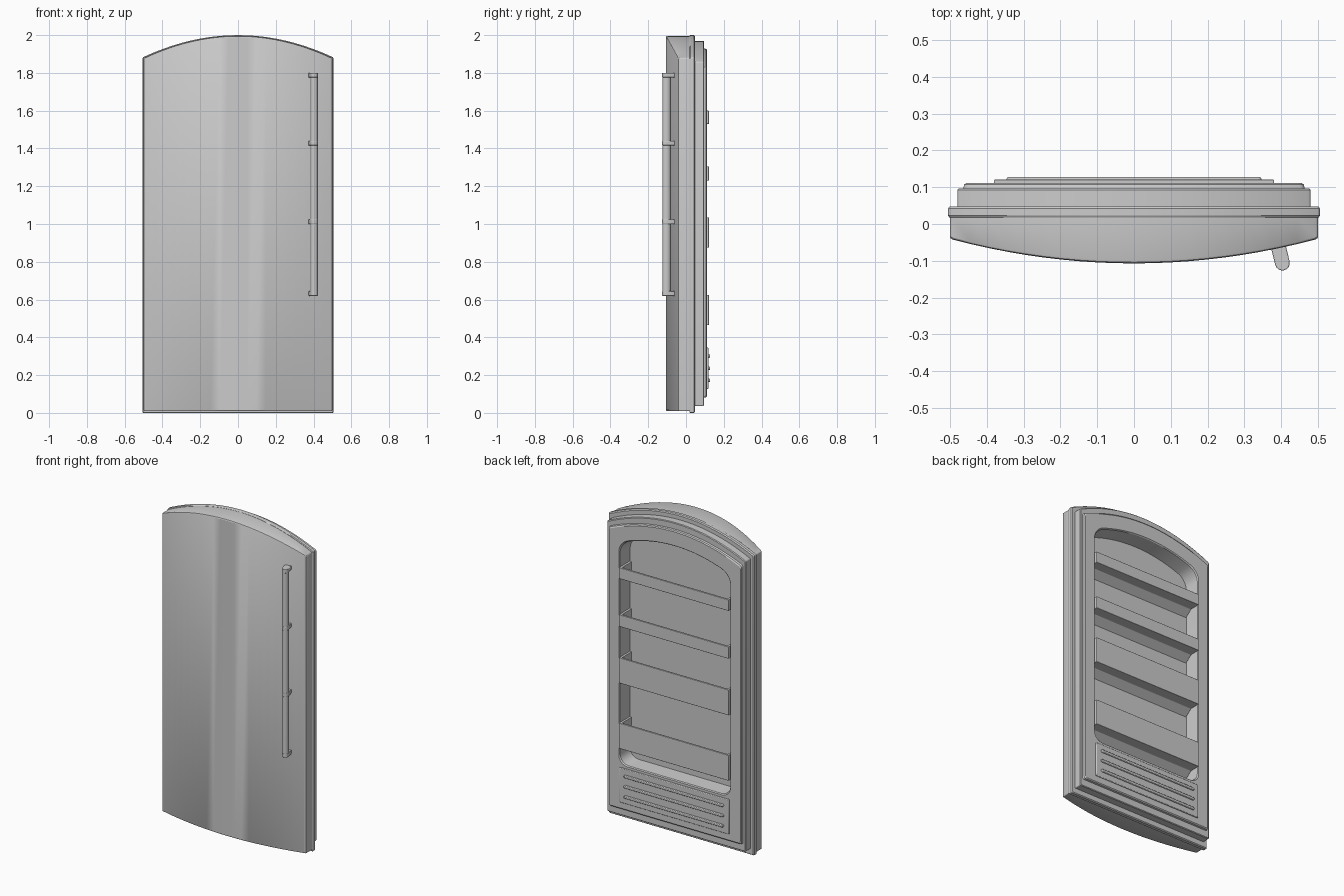
import bpy, bmesh, math

if "Cube" in bpy.data.objects:
    bpy.data.objects.remove(bpy.data.objects["Cube"])

GREY = (0.6, 0.6, 0.6, 1)
mat = bpy.data.materials.new("appliance grey")
mat.use_nodes = True
mat.diffuse_color = GREY
mat.node_tree.nodes["Principled BSDF"].inputs["Base Color"].default_value = GREY


def finish(name, bm, bevel=0):
    mesh = bpy.data.meshes.new(name)
    bm.to_mesh(mesh)
    bm.free()
    mesh.materials.append(mat)
    ob = bpy.data.objects.new(name, mesh)
    bpy.context.collection.objects.link(ob)
    if bevel:
        mod = ob.modifiers.new("soft edges", 'BEVEL')
        mod.width, mod.segments, mod.limit_method = bevel, 2, 'ANGLE'
    bpy.ops.object.select_all(action='DESELECT')
    ob.select_set(True)
    bpy.context.view_layer.objects.active = ob
    bpy.ops.object.shade_smooth_by_angle(angle=math.radians(30))
    return ob


def ring(w, z0, top, drop, y, r=0.006, bow=0, n=20, k=5):
    """Arched-top outline: matching bottom and top points at shared x values."""
    corner = [w - r + r * math.sin(math.pi / 2 * i / k) for i in range(k + 1)]
    inner = [(w - r) * (2 * i / n - 1) for i in range(1, n)]
    low, high = [], []
    for x in [-c for c in reversed(corner)] + inner + corner:
        over = max(0, abs(x) - (w - r))
        cut = r - math.sqrt(max(0, r * r - over * over))
        yy = y + bow * (x / w) ** 2
        low.append((x, yy, z0 + cut))
        high.append((x, yy, top - drop * (x / w) ** 2 - cut))
    return low + high[::-1]


def loft(name, rings, front=False, back=False):
    """Skin a stack of outlines, closing the ends with vertical strips."""
    bm = bmesh.new()
    loops = [[bm.verts.new(p) for p in pts] for pts in rings]
    size = len(loops[0])
    for a, b in zip(loops, loops[1:]):
        for i in range(size):
            j = (i + 1) % size
            bm.faces.new((a[i], b[i], b[j], a[j]))
    for wanted, loop, flip in ((front, loops[0], False), (back, loops[-1], True)):
        for i in range(size // 2 - 1 if wanted else 0):
            quad = [loop[i], loop[i + 1], loop[size - 2 - i], loop[size - 1 - i]]
            bm.faces.new(quad[::-1] if flip else quad)
    return finish(name, bm)


def prism(name, pts, axis, a, b, bevel=0):
    """Extrude a flat profile along an axis from a to b."""
    def place(p, t):
        co = list(p)
        co.insert("xyz".index(axis), t)
        return co
    bm = bmesh.new()
    one = [bm.verts.new(place(p, a)) for p in pts]
    two = [bm.verts.new(place(p, b)) for p in pts]
    bm.faces.new(one)
    bm.faces.new(two[::-1])
    for i in range(len(pts)):
        j = (i + 1) % len(pts)
        bm.faces.new((one[i], two[i], two[j], one[j]))
    bmesh.ops.recalc_face_normals(bm, faces=bm.faces)
    return finish(name, bm, bevel)


def rect(u0, u1, v0, v1):
    return [(u0, v0), (u1, v0), (u1, v1), (u0, v1)]


def capsule(p, q, r, steps=8):
    """Round-ended bar outline from p to q."""
    ang = math.atan2(q[1] - p[1], q[0] - p[0])
    pts = []
    for c, start in ((q, ang - math.pi / 2), (p, ang + math.pi / 2)):
        for i in range(steps + 1):
            t = start + math.pi * i / steps
            pts.append((c[0] + r * math.cos(t), c[1] + r * math.sin(t)))
    return pts


# Bowed outer shell with an arched top
loft("door_shell", [
    ring(0.493, 0.016, 1.989, 0.118, -0.107, bow=0.065),
    ring(0.498, 0.011, 1.994, 0.118, -0.104, bow=0.065),
    ring(0.5, 0.009, 1.996, 0.118, -0.098, bow=0.063),
    ring(0.5, 0.009, 1.996, 0.118, 0.018)], front=True)

# Raised trim band around the door edge
loft("edge_trim", [
    ring(0.494, 0.012, 1.99, 0.118, 0.018),
    ring(0.502, 0.003, 1.997, 0.118, 0.018),
    ring(0.505, 0, 2.0, 0.118, 0.023),
    ring(0.505, 0, 2.0, 0.118, 0.042),
    ring(0.5, 0.005, 1.995, 0.118, 0.048),
    ring(0.47, 0.045, 1.96, 0.11, 0.048)])

# Door seal
loft("door_seal", [
    ring(0.48, 0.036, 1.97, 0.112, 0.047),
    ring(0.48, 0.036, 1.97, 0.112, 0.092),
    ring(0.476, 0.04, 1.966, 0.112, 0.096),
    ring(0.455, 0.09, 1.92, 0.1, 0.096)])

# Inner liner with the recessed shelf cavity
loft("inner_liner", [
    ring(0.464, 0.08, 1.93, 0.1, 0.095, r=0.012),
    ring(0.461, 0.083, 1.927, 0.1, 0.107, r=0.012),
    ring(0.455, 0.089, 1.921, 0.1, 0.112, r=0.012),
    ring(0.388, 0.36, 1.835, 0.08, 0.112, r=0.06),
    ring(0.383, 0.365, 1.83, 0.08, 0.106, r=0.06),
    ring(0.381, 0.37, 1.82, 0.08, 0.01, r=0.06)], back=True)

# Door shelves: lip, floor and sloping support, with two side walls
for num, (z0, z1) in enumerate([(0.465, 0.625), (0.875, 1.035),
                                (1.23, 1.305), (1.53, 1.6)], 1):
    prism(f"shelf_{num}", [
        (0.005, z0 - 0.04), (0.055, z0), (0.121, z0), (0.121, z1),
        (0.109, z1), (0.109, z0 + 0.012), (0.005, z0 + 0.012)],
        "x", -0.38, 0.38, bevel=0.002)
    for side, s in (("left", 1), ("right", -1)):
        prism(f"shelf_{num}_{side}_wall", rect(0.015, 0.112, z0 + 0.002, z1),
              "x", s * 0.366, s * 0.3795)

# Ribbed panel below the shelves
prism("rib_panel", rect(-0.38, 0.38, 0.127, 0.345), "y", 0.105, 0.119, bevel=0.004)
for i in range(3):
    z = 0.172 + i * 0.064
    prism(f"panel_rib_{i + 1}", capsule((-0.337, z), (0.337, z), 0.009),
          "y", 0.112, 0.127, bevel=0.004)

# Handle bar and its four brackets
FRONT = (0.403, -0.106)
prism("handle_bar", capsule((0.4015, -0.1), FRONT, 0.0195), "z", 0.62, 1.8, bevel=0.002)
for i, z in enumerate((0.632, 1.012, 1.428, 1.788), 1):
    prism(f"handle_bracket_{i}", capsule((0.393, -0.065), FRONT, 0.0202),
          "z", z - 0.012, z + 0.012, bevel=0.002)
